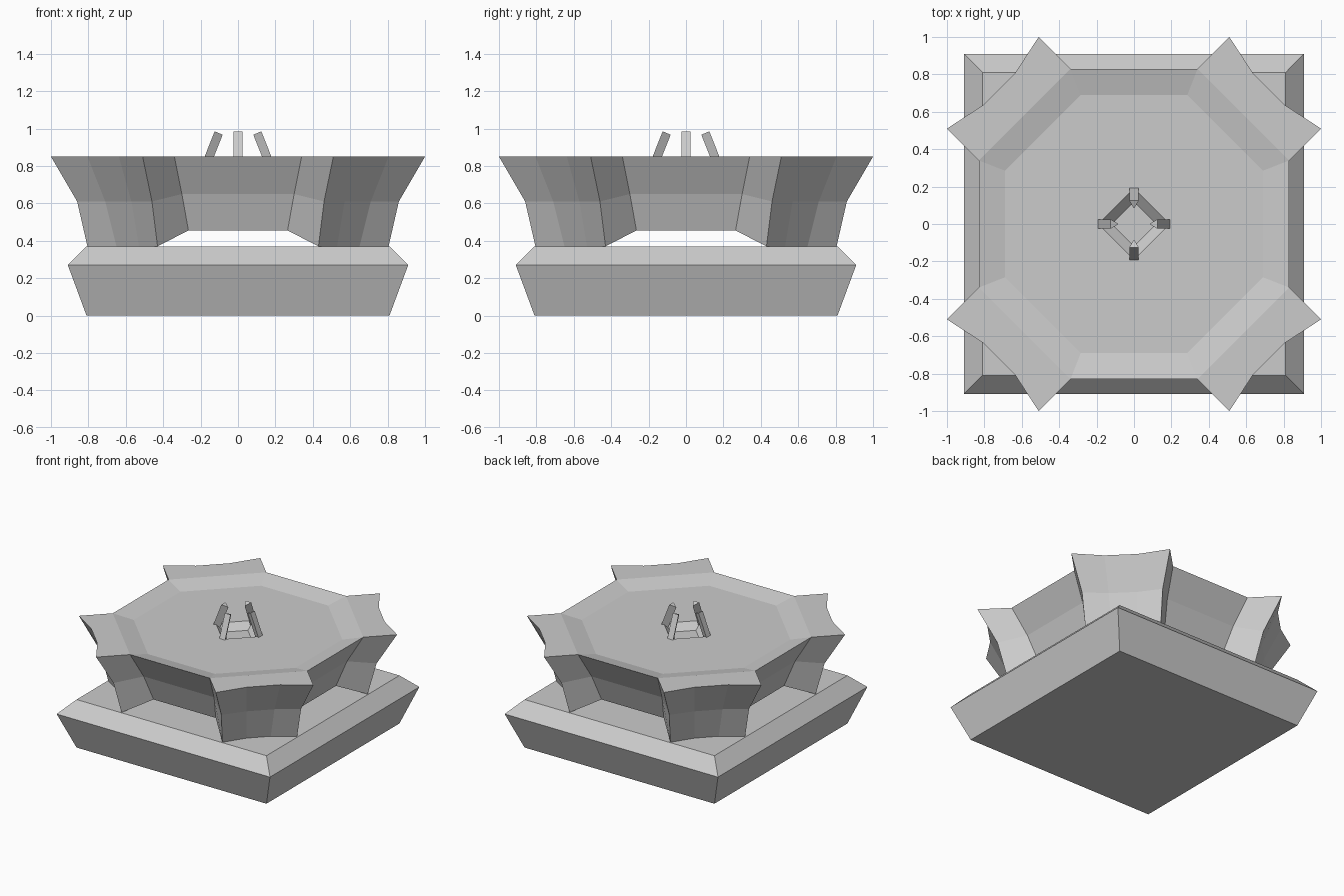
import bpy, bmesh, math
from mathutils import Vector, Matrix

if "Cube" in bpy.data.objects:
    bpy.data.objects.remove(bpy.data.objects["Cube"])


def spin(points):
    """Repeat one quadrant's points around z four times."""
    return [Matrix.Rotation(math.pi / 2 * k, 3, 'Z') @ Vector(p)
            for k in range(4) for p in points]


def add_ring(bm, points):
    return [bm.verts.new(p) for p in spin(points)]


def bridge(bm, a, b):
    n = len(a)
    for i in range(n):
        j = (i + 1) % n
        bm.faces.new((a[i], a[j], b[j], b[i]))


def finish(bm, name):
    bmesh.ops.recalc_face_normals(bm, faces=bm.faces)
    mesh = bpy.data.meshes.new(name)
    bm.to_mesh(mesh)
    bm.free()
    obj = bpy.data.objects.new(name, mesh)
    bpy.context.collection.objects.link(obj)
    return obj


# Square base with bevelled top
bm = bmesh.new()
levels = [add_ring(bm, [(h, h, z)]) for h, z in ((.81, 0), (.91, .27), (.81, .37))]
for lo, hi in zip(levels, levels[1:]):
    bridge(bm, lo, hi)
bm.faces.new(levels[0])
bm.faces.new(levels[-1])
finish(bm, "base")


# Bowl body: octagon with a flared, concave foot on each diagonal
def body_quadrant(inner, inner_z, tip, curve, foot_z):
    half = [(*inner, inner_z), (*tip, foot_z), (*curve, foot_z)]
    return half + [(y, x, z) for x, y, z in reversed(half)]


bm = bmesh.new()
top, mid, low = [add_ring(bm, body_quadrant(*a)) for a in (
    ((.83, .34), .85, (1.0, .51), (.805, .637), .85),
    ((.72, .30), .65, (.86, .46), (.71, .57), .61),
    ((.65, .265), .455, (.805, .43), (.65, .53), .37))]
bridge(bm, top, mid)
bridge(bm, mid, low)
for ring in (top, low):
    for k in range(4):
        bm.faces.new(ring[6 * k:6 * k + 6])


def octagon(ring):
    return [ring[6 * k + e] for k in range(4) for e in (0, 5)]


bm.faces.new(octagon(low))

# Shallow dish with a diamond-shaped pit in its floor
dish = add_ring(bm, [(.69, .285, .815), (.285, .69, .815)])
pit_top = add_ring(bm, [(.19, 0, .815)])
pit_floor = add_ring(bm, [(.12, 0, .765)])
bridge(bm, octagon(top), dish)
for k in range(4):
    n = (k + 1) % 4
    bm.faces.new((dish[2 * k - 1], dish[2 * k], pit_top[k]))
    bm.faces.new((dish[2 * k], dish[2 * k + 1], pit_top[n], pit_top[k]))
bridge(bm, pit_top, pit_floor)
bm.faces.new(pit_floor)
finish(bm, "bowl_body")

# Four triangular prongs leaning inwards
for k, side in enumerate(("right", "back", "left", "front")):
    bm = bmesh.new()
    rot = Matrix.Rotation(math.pi / 2 * k, 3, 'Z')
    ends = []
    for dx, dz in ((.075, -.19), (0, 0)):
        ends.append([bm.verts.new(rot @ Vector((x + dx, y, z + dz))) for x, y, z in
                     ((.125, -.025, .985), (.125, .025, .985), (.082, 0, .967))])
    bridge(bm, *ends)
    for e in ends:
        bm.faces.new(e)
    finish(bm, "prong_" + side)
